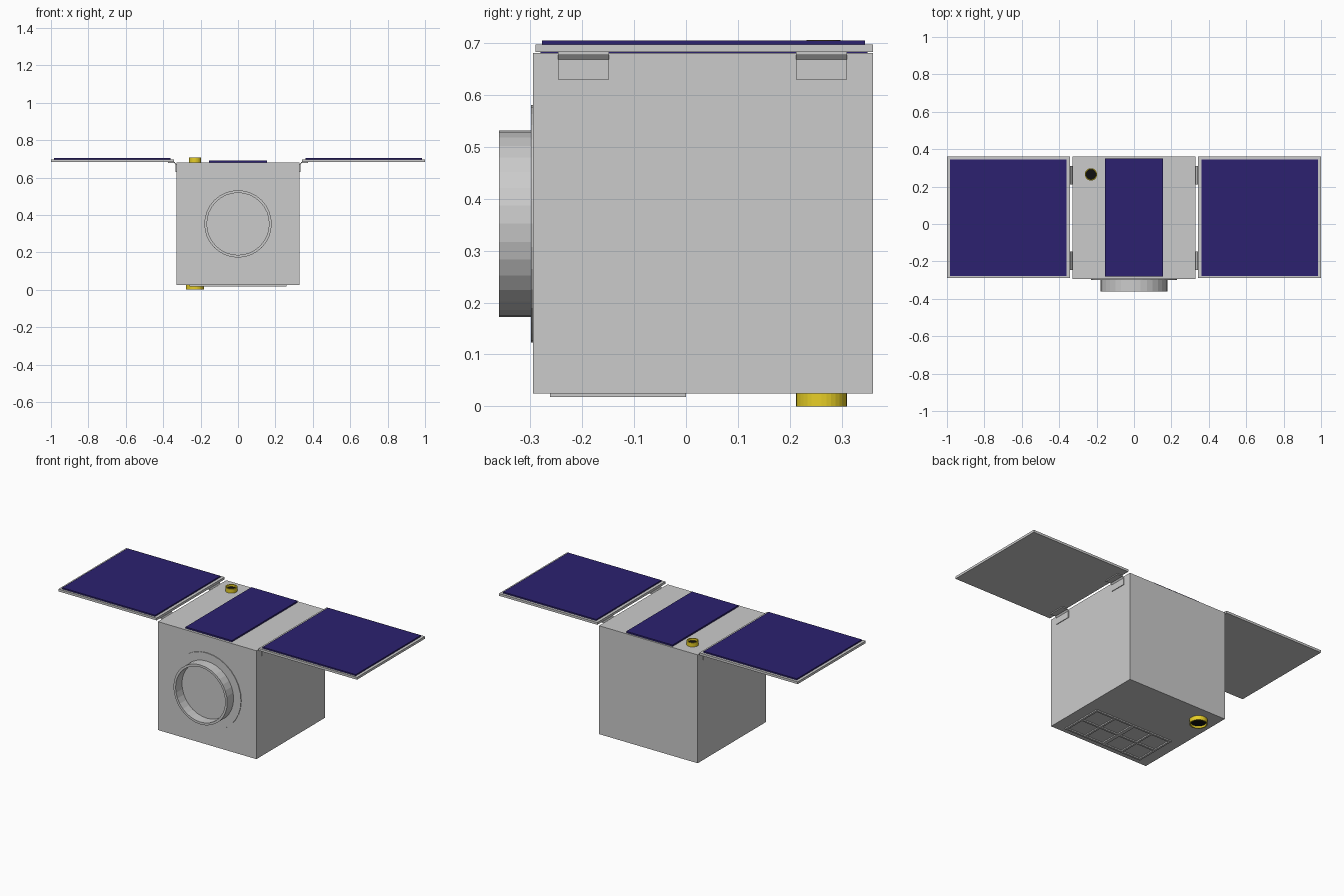
import bpy, bmesh, math
from mathutils import Matrix

if "Cube" in bpy.data.objects:
    bpy.data.objects.remove(bpy.data.objects["Cube"])


def material(name, color):
    m = bpy.data.materials.new(name)
    m.diffuse_color = color
    m.use_nodes = True
    m.node_tree.nodes["Principled BSDF"].inputs["Base Color"].default_value = m.diffuse_color
    return m


NAVY = material("solar_blue", (0.025, 0.015, 0.16, 1))
GOLD = material("gold", (0.8, 0.62, 0.02, 1))
BLACK = material("black", (0.005, 0.005, 0.005, 1))


def finish(name, bm, mat=None):
    bmesh.ops.recalc_face_normals(bm, faces=bm.faces)
    me = bpy.data.meshes.new(name)
    bm.to_mesh(me)
    bm.free()
    ob = bpy.data.objects.new(name, me)
    bpy.context.collection.objects.link(ob)
    if mat:
        me.materials.append(mat)
    return ob


def add_box(bm, x, y, z):
    m = Matrix.Translation([(a + b) / 2 for a, b in (x, y, z)])
    m = m @ Matrix.Diagonal([b - a for a, b in (x, y, z)] + [1])
    bmesh.ops.create_cube(bm, size=1, matrix=m)


def box(name, x, y, z, mat=None):
    bm = bmesh.new()
    add_box(bm, x, y, z)
    return finish(name, bm, mat)


def lathe(name, profile, loc, rot=None, mat=None, closed=True, n=32):
    """Revolve (radius, height) points about z, then place."""
    bm = bmesh.new()
    rings = [[bm.verts.new((r * math.cos(2 * math.pi * i / n),
                            r * math.sin(2 * math.pi * i / n), h))
              for i in range(n)] for r, h in profile]
    pairs = list(zip(rings, rings[1:]))
    if closed:
        pairs.append((rings[-1], rings[0]))
    else:
        bm.faces.new(rings[0])
        bm.faces.new(rings[-1])
    for a, b in pairs:
        for i in range(n):
            j = (i + 1) % n
            bm.faces.new((a[i], a[j], b[j], b[i]))
    bm.transform(Matrix.Translation(loc) @ (rot or Matrix()))
    return finish(name, bm, mat)


def tube(r_out, r_in, h):
    return [(r_out, 0), (r_out, h), (r_in, h), (r_in, 0)]


# main body and roof cells
box("body", (-0.33, 0.33), (-0.295, 0.36), (0.025, 0.681))
box("roof_solar_cells", (-0.155, 0.155), (-0.28, 0.35), (0.681, 0.69), NAVY)

# front docking ring and its thin flange
to_front = Matrix.Rotation(math.pi / 2, 4, 'X')
lathe("front_flange", [(0.229, 0), (0.229, 0.004)], (0, -0.295, 0.352), to_front, closed=False)
lathe("front_ring", tube(0.18, 0.166, 0.065), (0, -0.295, 0.352), to_front)

# solar wings with hinges, both sides
for side, s in (("right", 1), ("left", -1)):
    def span(a, b):
        return tuple(sorted((s * a, s * b)))
    box(side + "_wing_panel", span(0.342, 1.0), (-0.29, 0.36), (0.683, 0.697))
    box(side + "_wing_cells", span(0.36, 0.983), (-0.278, 0.345), (0.697, 0.705), NAVY)
    for k, (y0, y1) in enumerate(((-0.247, -0.148), (0.212, 0.31))):
        outline = [(0.33, 0.63), (0.334, 0.63), (0.334, 0.669), (0.341, 0.677),
                   (0.375, 0.677), (0.375, 0.683), (0.339, 0.683), (0.33, 0.672)]
        bm = bmesh.new()
        face = bm.faces.new([bm.verts.new((s * x, y0, z)) for x, z in outline])
        ext = bmesh.ops.extrude_face_region(bm, geom=[face])
        verts = [v for v in ext["geom"] if isinstance(v, bmesh.types.BMVert)]
        bmesh.ops.translate(bm, verts=verts, vec=(0, y1 - y0, 0))
        finish(f"{side}_hinge_{k + 1}", bm)

# small antenna on the roof
lathe("roof_antenna_ring", tube(0.033, 0.027, 0.025), (-0.23, 0.265, 0.681), mat=GOLD)
lathe("roof_antenna_core", [(0.027, 0), (0.027, 0.012)], (-0.23, 0.265, 0.681),
      mat=BLACK, closed=False)

# sensor under the body
lathe("belly_sensor_ring", tube(0.049, 0.042, 0.025), (-0.23, 0.261, 0), mat=GOLD)
lathe("belly_sensor_core", [(0.042, 0), (0.042, 0.013)], (-0.23, 0.261, 0.012),
      mat=BLACK, closed=False)

# raised grid on the underside: four columns by two rows
bm = bmesh.new()
Z = (0.018, 0.025)
for i in range(5):
    c = -0.254 + 0.127 * i
    w = 0.011 if i == 2 else 0.006
    add_box(bm, (c - w, c + w), (-0.262, 0.0), Z)
for c in (-0.256, -0.131, -0.006):
    add_box(bm, (-0.26, 0.26), (c - 0.006, c + 0.006), Z)
finish("belly_grid", bm)
